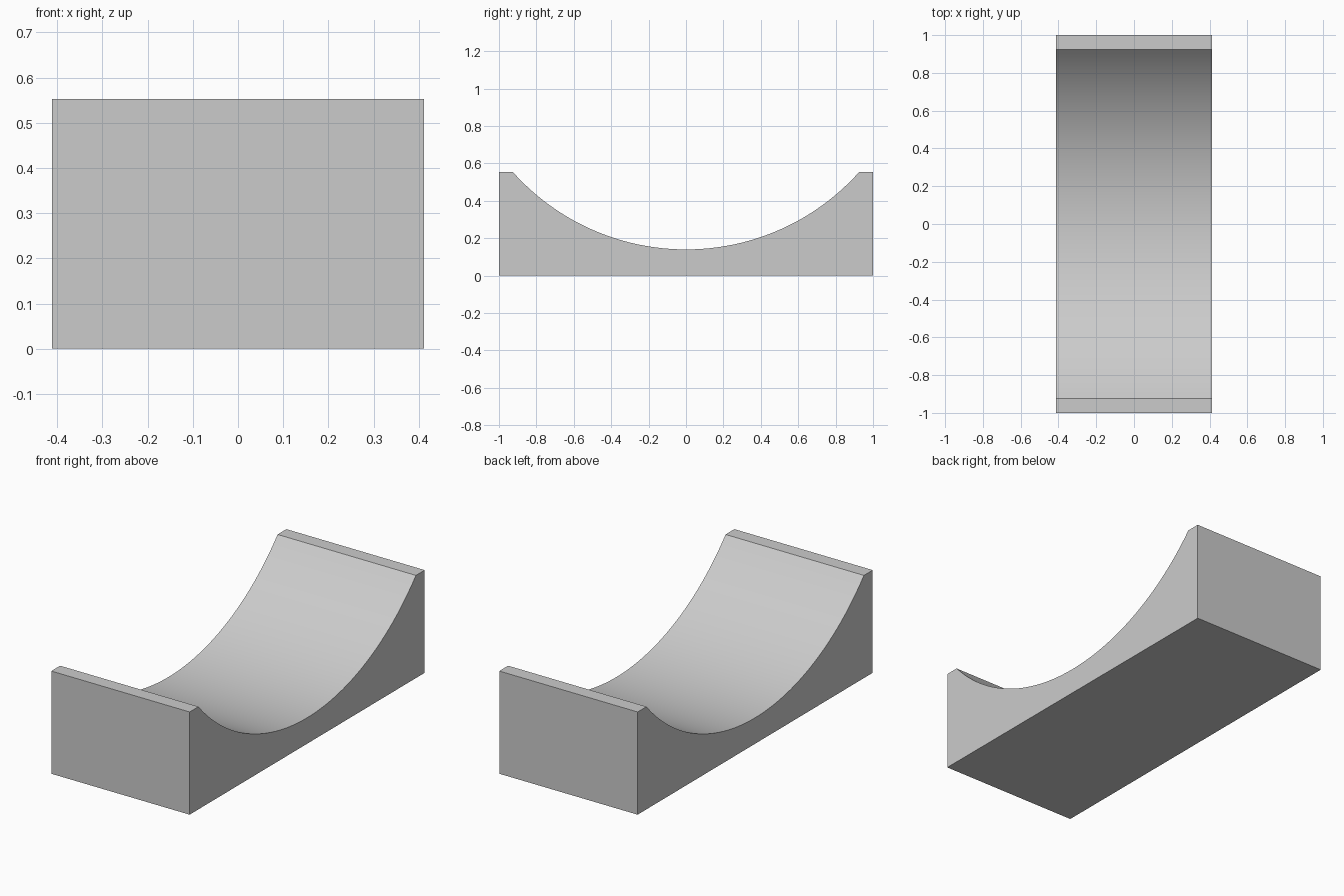
import bpy, bmesh, math

cube = bpy.data.objects.get("Cube")
if cube:
    bpy.data.objects.remove(cube, do_unlink=True)

HALF_WIDTH, HALF_LENGTH, HEIGHT = 0.412, 1.0, 0.553
HALF_OPENING, LOW = 0.925, 0.14
SEGMENTS = 48

# Plain grey finish
grey = bpy.data.materials.new("light_grey")
grey.use_nodes = True
colour = (0.6, 0.6, 0.6, 1)
grey.diffuse_color = colour
grey.node_tree.nodes["Principled BSDF"].inputs["Base Color"].default_value = colour

# Side profile: flat base, two narrow ledges and a circular hollow
sag = HEIGHT - LOW
radius = (HALF_OPENING ** 2 + sag ** 2) / (2 * sag)
sweep = math.asin(HALF_OPENING / radius)
profile = [(-HALF_LENGTH, HEIGHT), (-HALF_LENGTH, 0), (HALF_LENGTH, 0), (HALF_LENGTH, HEIGHT)]
for i in range(SEGMENTS + 1):
    a = sweep * (1 - 2 * i / SEGMENTS)
    profile.append((radius * math.sin(a), LOW + radius * (1 - math.cos(a))))

# Extrude the profile across the width
bm = bmesh.new()
side = bm.faces.new([bm.verts.new((-HALF_WIDTH, y, z)) for y, z in profile])
result = bmesh.ops.extrude_face_region(bm, geom=[side], use_keep_orig=True)
moved = [v for v in result["geom"] if isinstance(v, bmesh.types.BMVert)]
bmesh.ops.translate(bm, verts=moved, vec=(2 * HALF_WIDTH, 0, 0))
bmesh.ops.recalc_face_normals(bm, faces=bm.faces)
mesh = bpy.data.meshes.new("curved_cradle")
bm.to_mesh(mesh)
bm.free()
mesh.materials.append(grey)

cradle = bpy.data.objects.new("curved_cradle", mesh)
bpy.context.collection.objects.link(cradle)

# Smooth hollow with crisp outer edges
bpy.ops.object.select_all(action="DESELECT")
cradle.select_set(True)
bpy.context.view_layer.objects.active = cradle
bpy.ops.object.shade_smooth_by_angle(angle=math.radians(30))
